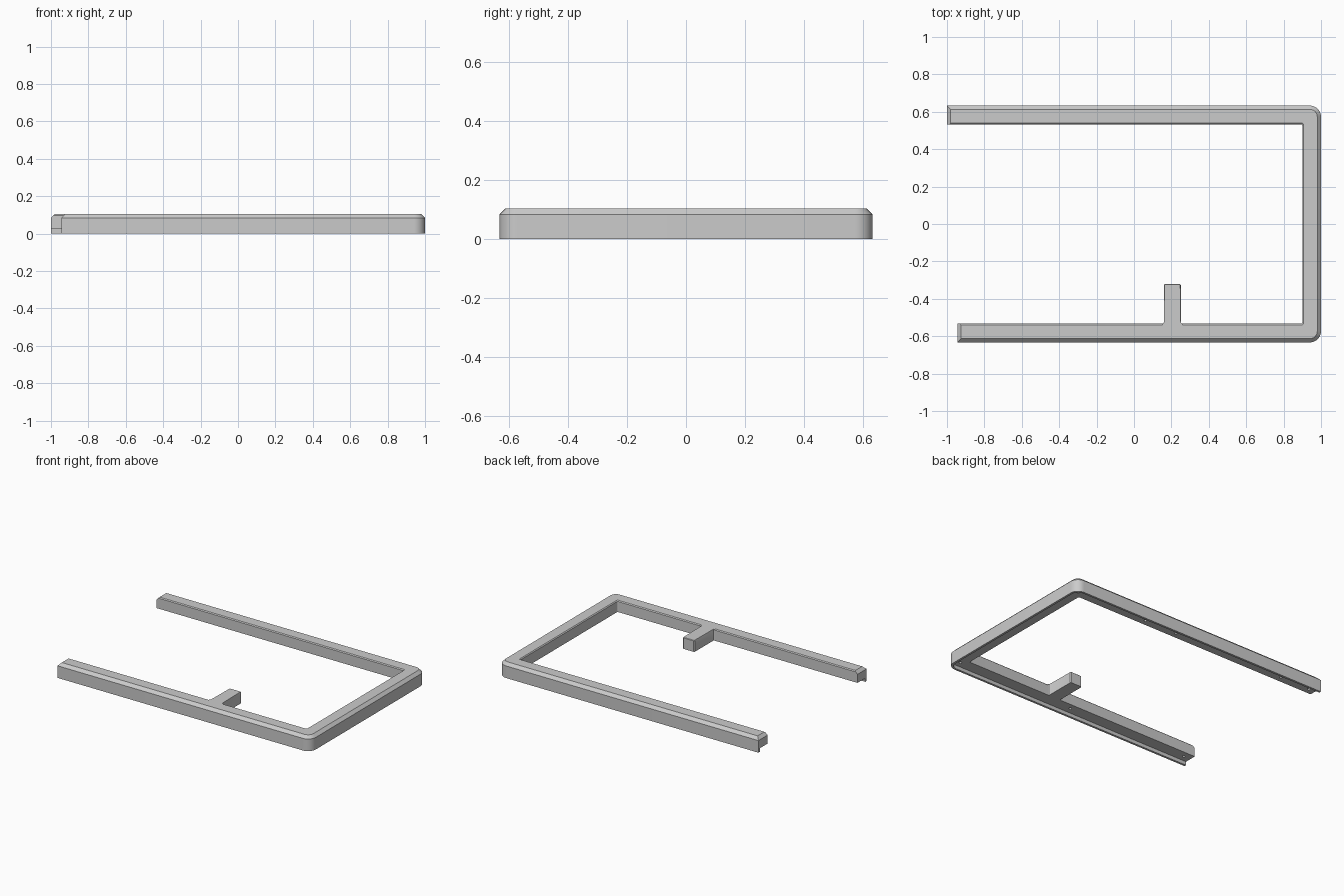
import bpy, bmesh
from math import pi, sin, cos
from mathutils import Vector

cube = bpy.data.objects.get("Cube")
if cube:
    bpy.data.objects.remove(cube)

grey = bpy.data.materials.new("plain_grey")
grey.use_nodes = True
colour = (0.6, 0.6, 0.6, 1)
grey.diffuse_color = colour
grey.node_tree.nodes["Principled BSDF"].inputs["Base Color"].default_value = colour

HX, HY, TOP, FLOOR = 1.0, 0.633, 0.104, 0.025
WIDTH, CHAMFER, EASE, RADIUS = 0.1, 0.02, 0.006, 0.06
BACK_END, FRONT_END = -1.0, -0.945
SHOULDER = TOP - CHAMFER


def make_object(name, bm):
    bmesh.ops.recalc_face_normals(bm, faces=bm.faces)
    mesh = bpy.data.meshes.new(name)
    bm.to_mesh(mesh)
    bm.free()
    mesh.materials.append(grey)
    obj = bpy.data.objects.new(name, mesh)
    bpy.context.collection.objects.link(obj)
    return obj


def smooth(obj):
    bpy.ops.object.select_all(action='DESELECT')
    obj.select_set(True)
    bpy.context.view_layer.objects.active = obj
    bpy.ops.object.shade_smooth_by_angle(angle=pi / 6)


def u_path(inset, z, shift, steps=8):
    """U-shaped line, inset from the outer edge, with rounded corners."""
    r = max(RADIUS - inset, 0.008)
    cx, cy = HX - inset - r, HY - inset - r
    pts = [Vector((FRONT_END + shift, inset - HY, z))]
    for sign, start in ((-1, -pi / 2), (1, 0)):
        for i in range(steps + 1):
            a = start + i / steps * pi / 2
            pts.append(Vector((cx + r * cos(a), sign * cy + r * sin(a), z)))
    pts.append(Vector((BACK_END + shift, HY - inset, z)))
    return pts


# Rail section: inset from the outer edge, height, end setback
section = [
    (0, 0, 0), (0, SHOULDER, 0),
    (CHAMFER, TOP, CHAMFER), (WIDTH - EASE, TOP, CHAMFER),
    (WIDTH, TOP - EASE, CHAMFER - EASE), (WIDTH, SHOULDER, 0),
    (WIDTH, FLOOR, 0), (0.015, FLOOR, 0), (0.015, 0, 0),
]
bm = bmesh.new()
lines = [[bm.verts.new(p) for p in u_path(*s)] for s in section]
for a, b in zip(lines, lines[1:] + lines[:1]):
    for i in range(len(a) - 1):
        bm.faces.new((a[i], a[i + 1], b[i + 1], b[i]))
for end in (0, -1):
    bm.faces.new([lines[k][end] for k in (0, 1, 5, 6, 7, 8)])
    bm.faces.new([lines[k][end] for k in (1, 2, 3, 4, 5)])
frame = make_object("frame_rail", bm)

# Short inward stub with flared root
root = WIDTH - HY
half = [(0.053, root - EASE), (0.053, root), (0.047, root + 0.003),
        (0.045, root + 0.009), (0.045, -0.325), (0.04, -0.32)]
outline = half + [(-x, y) for x, y in reversed(half)]
bm = bmesh.new()
base = bm.faces.new([bm.verts.new((0.205 + x, y, FLOOR)) for x, y in outline])
up = bmesh.ops.extrude_face_region(bm, geom=[base])["geom"]
verts = [g for g in up if isinstance(g, bmesh.types.BMVert)]
bmesh.ops.translate(bm, verts=verts, vec=(0, 0, TOP - FLOOR))
rim = [e for e in bm.edges if all(v.co.z > TOP - 0.001 for v in e.verts)
       and max(v.co.y for v in e.verts) > root + 0.02]
bmesh.ops.bevel(bm, geom=rim, offset=0.003, segments=1, affect='EDGES')
stub = make_object("inner_stub", bm)

# Screw holes in the underside
bm = bmesh.new()
mid = HY - 0.058
holes = [(x, mid) for x in (0.94, 0.39, 0.14, -0.72, -0.95)]
holes += [(x, -mid) for x in (0.94, 0.04, -0.89)]
for x, y in holes:
    made = bmesh.ops.create_cone(bm, cap_ends=True, segments=12,
                                 radius1=0.009, radius2=0.009, depth=0.06)
    bmesh.ops.translate(bm, verts=made["verts"], vec=(x, y, 0.04))
cutter = make_object("screw_hole_cutter", bm)
cutter.hide_render = True
cutter.display_type = 'WIRE'
cut = frame.modifiers.new("screw_holes", 'BOOLEAN')
cut.operation = 'DIFFERENCE'
cut.solver = 'EXACT'
cut.object = cutter

smooth(frame)
smooth(stub)
cutter.hide_set(True)
